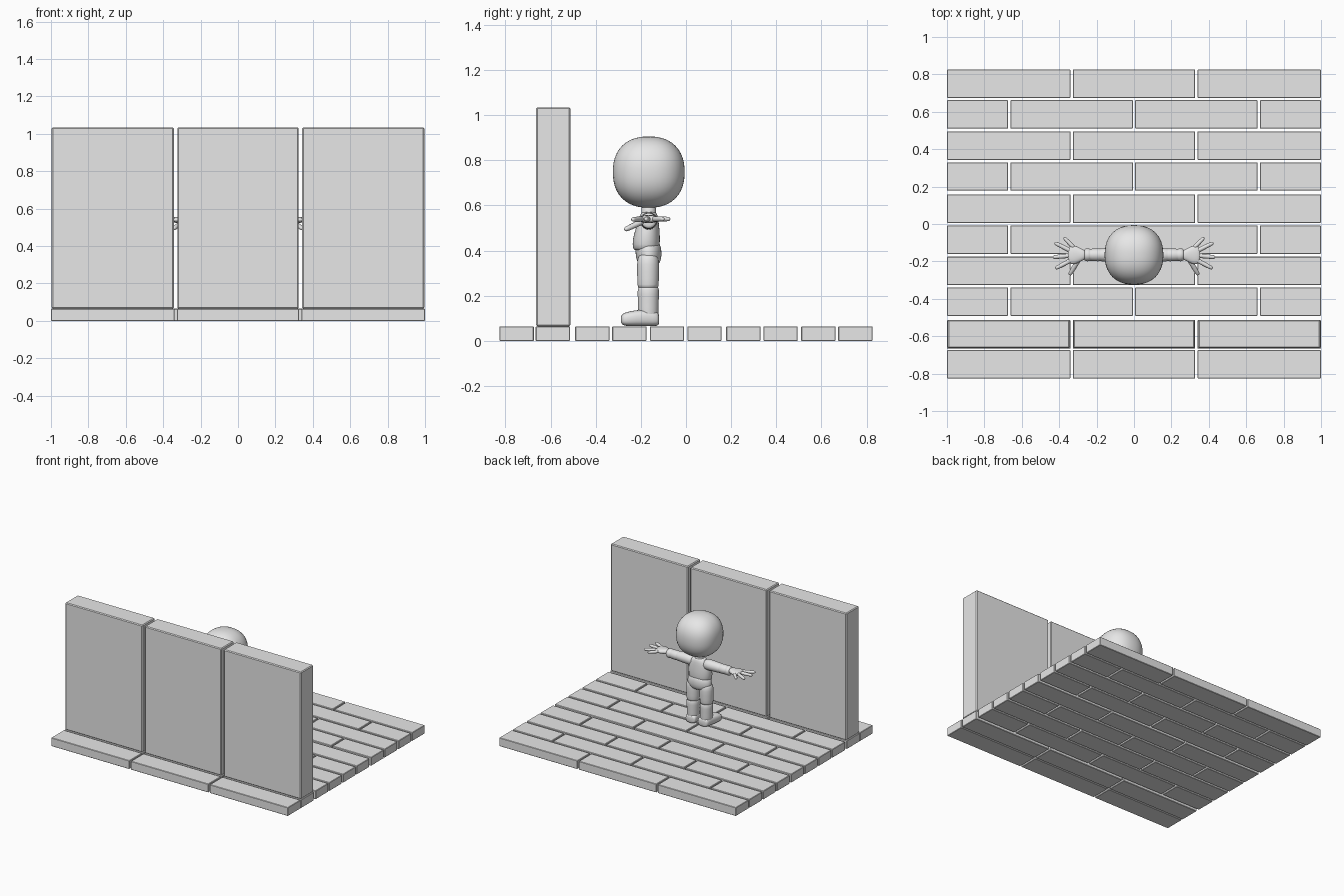
import bpy, bmesh, math
from mathutils import Vector

cube = bpy.data.objects.get("Cube")
if cube:
    bpy.data.objects.remove(cube, do_unlink=True)

grey = bpy.data.materials.new("plain grey")
grey.use_nodes = True
grey.diffuse_color = (0.8, 0.8, 0.8, 1)
grey.node_tree.nodes["Principled BSDF"].inputs["Base Color"].default_value = (0.8, 0.8, 0.8, 1)


def finish(name, bm, smooth=False):
    bmesh.ops.recalc_face_normals(bm, faces=bm.faces)
    for f in bm.faces:
        f.smooth = smooth
    mesh = bpy.data.meshes.new(name)
    bm.to_mesh(mesh)
    bm.free()
    mesh.materials.append(grey)
    ob = bpy.data.objects.new(name, mesh)
    bpy.context.collection.objects.link(ob)
    return ob


def block(name, lo, hi, bevel):
    bm = bmesh.new()
    bmesh.ops.create_cube(bm, size=1)
    lo, hi = Vector(lo), Vector(hi)
    for v in bm.verts:
        v.co = (lo + hi) / 2 + v.co * (hi - lo)
    ob = finish(name, bm)
    mod = ob.modifiers.new("Bevel", 'BEVEL')
    mod.width, mod.segments = bevel, 1
    return ob


def power(t, p):
    return math.copysign(abs(t) ** p, t)


def loft(name, axis, rings, square=1.0, mirror=False, sides=16):
    """Rings of (centre, half width, half height) joined along an axis."""
    d = Vector(axis).normalized()
    up = Vector((0, 1, 0)) if abs(d.z) > 0.8 else Vector((0, 0, 1))
    a = up.cross(d).normalized()
    b = d.cross(a)
    bm = bmesh.new()
    loops = []
    for c, ra, rb in rings:
        loop = []
        for i in range(sides):
            t = math.tau * i / sides
            loop.append(bm.verts.new(Vector(c) + a * ra * power(math.cos(t), square)
                                     + b * rb * power(math.sin(t), square)))
        loops.append(loop)
    for l0, l1 in zip(loops, loops[1:]):
        for i in range(sides):
            j = (i + 1) % sides
            bm.faces.new((l0[i], l0[j], l1[j], l1[i]))
    bm.faces.new(loops[0])
    bm.faces.new(loops[-1])
    ob = finish(name, bm, True)
    if mirror:
        ob.modifiers.new("Mirror", 'MIRROR')
    sub = ob.modifiers.new("Subdivision", 'SUBSURF')
    sub.levels = sub.render_levels = 1
    return ob


# Paved floor in running bond
FLOOR, GAP = 0.065, 0.006
rows = [-0.75, -0.59, -0.415, -0.251, -0.084, 0.082, 0.254, 0.419, 0.586, 0.75]
thirds = [-1, -1 / 3, 1 / 3, 1]
staggered = [-1, -2 / 3, 0, 2 / 3, 1]


def spans(joints):
    for s, e in zip(joints, joints[1:]):
        yield (s if s == -1 else s + GAP), (e if e == 1 else e - GAP)


for r, y in enumerate(rows):
    full = r in (0, 1) or r % 2 == 1
    # the wall row and the row before it share the full-length layout
    for k, (s, e) in enumerate(spans(thirds if full else staggered)):
        block(f"floor_brick_{r}_{k}", (s, y - 0.076, 0), (e, y + 0.076, FLOOR), 0.003)

# Wall slabs
for k, (s, e) in enumerate(spans(thirds)):
    block(f"wall_slab_{k}", (s + 0.004, -0.664, FLOOR), (e - 0.004, -0.512, 1.035), 0.006)

# Slightly boxy round head
CY = -0.165
bm = bmesh.new()
bmesh.ops.create_uvsphere(bm, u_segments=40, v_segments=24, radius=1)
for v in bm.verts:
    n = sum(abs(c) ** 2.3 for c in v.co) ** (1 / 2.3)
    v.co = v.co / n
    v.co = Vector((v.co.x * 0.157, v.co.y * 0.159 + CY, v.co.z * 0.158 + 0.748))
finish("head", bm, True)

# Neck, jacket and hips, listed as height, depth centre, half width, half depth


def column(name, x, profile, **kw):
    loft(name, (0, 0, 1), [((x, y, z), w, d) for z, y, w, d in profile], **kw)


column("neck", 0, [(0.5, CY, 0.04, 0.036), (0.55, CY, 0.035, 0.034), (0.62, CY, 0.035, 0.034)])
column("jacket", 0, [(0.4, -0.175, 0.07, 0.05), (0.405, -0.177, 0.086, 0.06),
                     (0.45, -0.176, 0.092, 0.063), (0.5, -0.17, 0.09, 0.053),
                     (0.545, CY, 0.075, 0.043), (0.57, CY, 0.045, 0.036),
                     (0.573, CY, 0.02, 0.02)], square=0.9)
column("hips", 0, [(0.33, -0.165, 0.05, 0.035), (0.345, -0.165, 0.09, 0.052),
                   (0.38, -0.165, 0.1, 0.06), (0.42, -0.168, 0.09, 0.058),
                   (0.44, -0.17, 0.07, 0.05)])

# Legs with boot tops and shoes
LX = 0.056
column("trouser_legs", LX, [(0.23, -0.168, 0.045, 0.045), (0.24, -0.168, 0.048, 0.048),
                            (0.31, -0.168, 0.05, 0.05), (0.37, -0.168, 0.05, 0.05),
                            (0.39, -0.168, 0.03, 0.03)], mirror=True)
column("boot_shafts", LX, [(0.075, -0.167, 0.04, 0.044), (0.12, -0.167, 0.044, 0.046),
                           (0.18, -0.167, 0.045, 0.047), (0.235, -0.167, 0.049, 0.05),
                           (0.243, -0.167, 0.04, 0.04)], mirror=True)
shoe = [(-0.119, 0.035, 0.02), (-0.125, 0.044, 0.034), (-0.17, 0.046, 0.038),
        (-0.22, 0.05, 0.036), (-0.265, 0.048, 0.032), (-0.284, 0.038, 0.024),
        (-0.288, 0.02, 0.012)]
loft("shoes", (0, -1, 0), [((LX - (y - CY) * 0.12, y, FLOOR + max(h, 0.03)), w, h)
                           for y, w, h in shoe], square=0.7, mirror=True)

# Sleeves with soft folds and cuffs
AZ = 0.532
sleeve = [(0.04, 0.04), (0.09, 0.04), (0.14, 0.037), (0.175, 0.036), (0.18, 0.033),
          (0.185, 0.036), (0.23, 0.034), (0.235, 0.031), (0.24, 0.036), (0.262, 0.035),
          (0.267, 0.025)]
loft("sleeves", (1, 0, 0), [((x, CY, AZ), r, r) for x, r in sleeve], mirror=True)

# Palms and spread fingers
palm = [(0.255, 0.024, 0.02), (0.28, 0.032, 0.019), (0.31, 0.05, 0.018),
        (0.335, 0.052, 0.016), (0.35, 0.043, 0.013), (0.354, 0.02, 0.006)]
loft("palms", (1, 0, 0), [((x, CY, 0.54), w, h) for x, w, h in palm], square=0.9, mirror=True)


def finger(name, start, tip, r):
    s, e = Vector(start), Vector(tip)
    steps = [(0, 0.9), (0.15, 1), (0.6, 0.95), (0.9, 0.85), (0.98, 0.6), (1, 0.2)]
    loft(name, e - s, [(s.lerp(e, t), r * k, r * k) for t, k in steps], mirror=True, sides=10)


finger("little_fingers", (0.32, -0.128, 0.54), (0.375, -0.072, 0.54), 0.012)
finger("ring_fingers", (0.335, -0.145, 0.54), (0.425, -0.1, 0.54), 0.013)
finger("middle_fingers", (0.335, -0.168, 0.54), (0.435, -0.178, 0.54), 0.013)
finger("index_fingers", (0.33, -0.19, 0.54), (0.42, -0.238, 0.538), 0.013)
finger("thumbs", (0.295, -0.19, 0.53), (0.345, -0.272, 0.492), 0.014)
